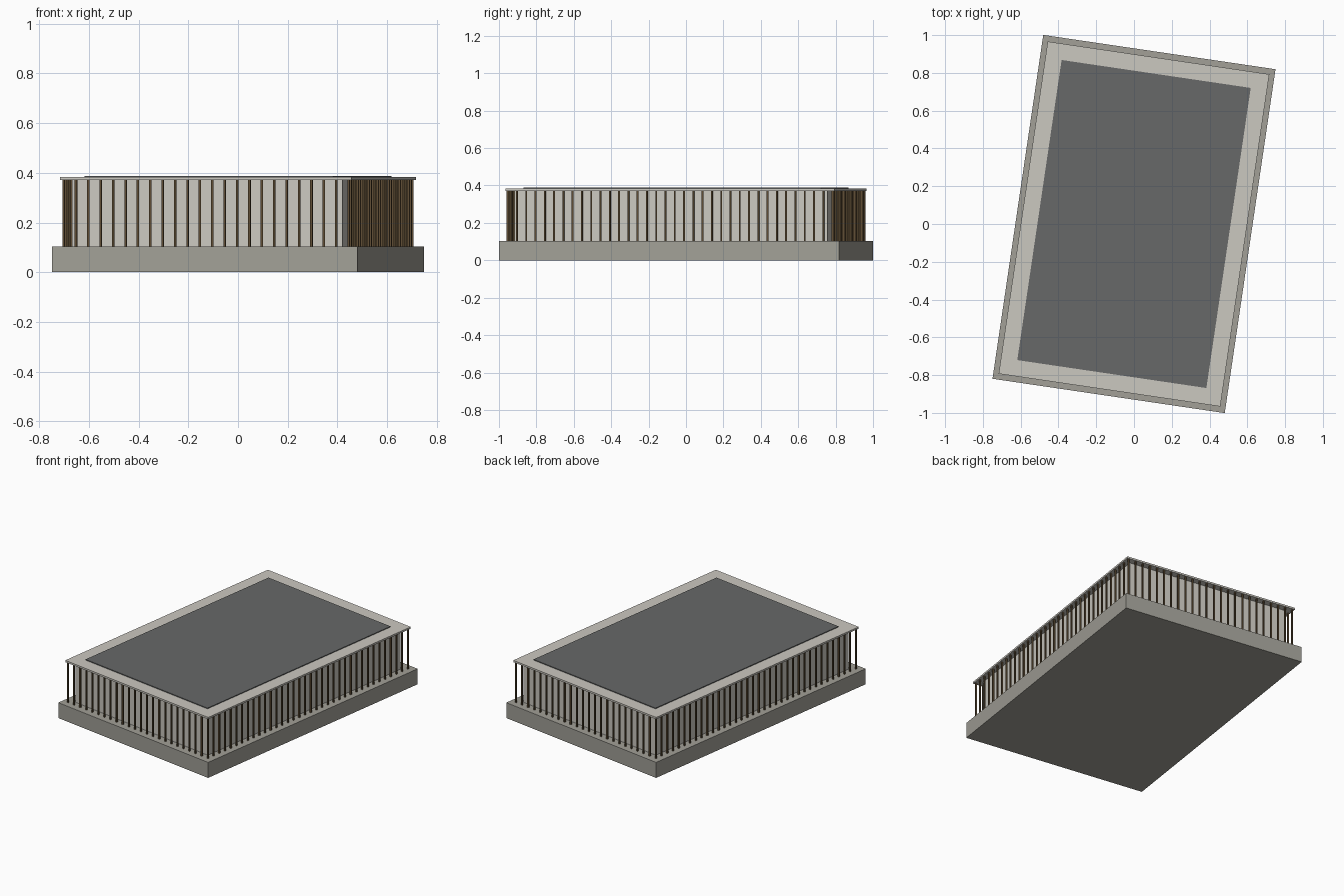
import bpy, bmesh, math
from mathutils import Matrix, Vector

if "Cube" in bpy.data.objects:
    bpy.data.objects.remove(bpy.data.objects["Cube"])

TURN = Matrix.Rotation(math.radians(-8.4), 4, 'Z')   # the whole building is turned in plan


def material(name, rgb):
    m = bpy.data.materials.new(name)
    m.diffuse_color = (*rgb, 1)
    m.use_nodes = True
    m.node_tree.nodes["Principled BSDF"].inputs["Base Color"].default_value = m.diffuse_color
    return m


def add_box(bm, x, y, z0, z1, half_x, half_y):
    m = Matrix.Translation((x, y, (z0 + z1) / 2)) @ Matrix.Diagonal((2 * half_x, 2 * half_y, z1 - z0, 1))
    bmesh.ops.create_cube(bm, size=1, matrix=m)


def make(name, bm, mat):
    mesh = bpy.data.meshes.new(name)
    bm.to_mesh(mesh)
    bm.free()
    mesh.materials.append(mat)
    ob = bpy.data.objects.new(name, mesh)
    ob.matrix_world = TURN
    bpy.context.collection.objects.link(ob)
    return ob


def block(name, half_x, half_y, z0, z1, mat):
    bm = bmesh.new()
    add_box(bm, 0, 0, z0, z1, half_x, half_y)
    return make(name, bm, mat)


stone = material("plinth_stone", (0.36, 0.35, 0.31))
pale = material("pale_stone", (0.60, 0.58, 0.53))
slate = material("roof_grey", (0.135, 0.14, 0.14))
bronze = material("bronze", (0.115, 0.075, 0.035))

# Plinth, inner hall, roof slab and raised roof panel
block("plinth", 0.6215, 0.92, 0, 0.103, stone)
block("hall_walls", 0.55, 0.846, 0.103, 0.372, pale)
block("roof_slab", 0.593, 0.889, 0.371, 0.383, pale)
block("roof_panel", 0.506, 0.803, 0.383, 0.388, slate)

# Slender columns around the hall, one row per side
HX, HY, R = 0.580, 0.878, 0.0045
for axis, count, half, offset in (("x", 24, HX, HY), ("y", 36, HY, HX)):
    for side in (-1, 1):
        bm = bmesh.new()
        for i in range(count):
            t = -half + 2 * half * i / (count - 1)
            if axis == "x":
                add_box(bm, t, side * offset, 0.103, 0.371, R, R)
            elif 0 < i < count - 1:          # corner columns belong to the x rows
                add_box(bm, side * offset, t, 0.103, 0.371, R, R)
        label = {("x", -1): "front", ("x", 1): "back", ("y", -1): "left", ("y", 1): "right"}[axis, side]
        make(label + "_columns", bm, bronze)
